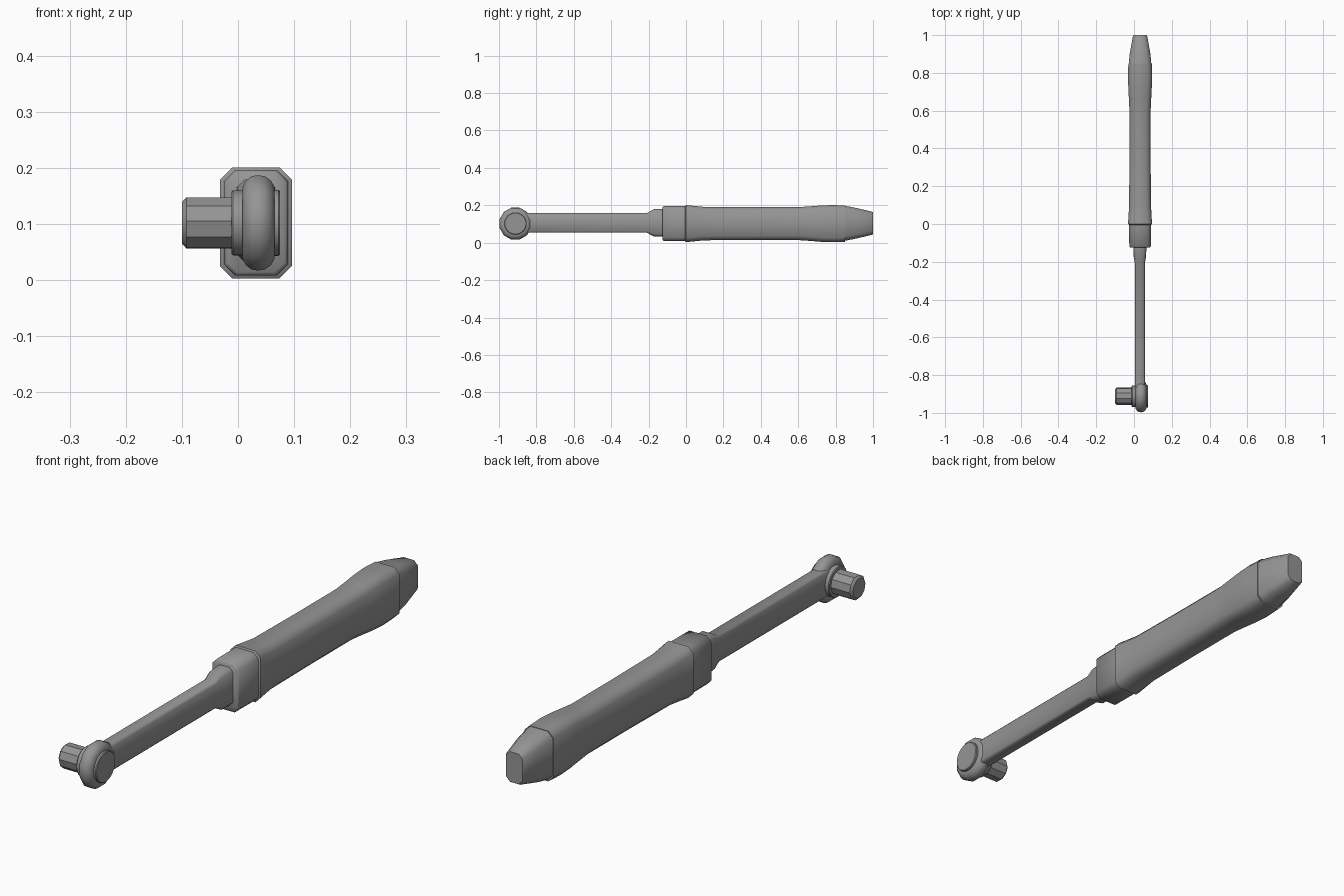
import bpy, bmesh, math

cube = bpy.data.objects.get("Cube")
if cube:
    bpy.data.objects.remove(cube)

steel = bpy.data.materials.new("grey_steel")
steel.use_nodes = True
GREY = (0.3, 0.3, 0.3, 1)
steel.diffuse_color = GREY
steel.node_tree.nodes["Principled BSDF"].inputs["Base Color"].default_value = GREY


def skin(name, rings, angle):
    """Join equal rings of points into a closed, shaded tube."""
    bm = bmesh.new()
    loops = [[bm.verts.new(p) for p in ring] for ring in rings]
    n = len(loops[0])
    for a, b in zip(loops, loops[1:]):
        for i in range(n):
            j = (i + 1) % n
            bm.faces.new((a[i], a[j], b[j], b[i]))
    bm.faces.new(loops[0])
    bm.faces.new(loops[-1])
    bmesh.ops.recalc_face_normals(bm, faces=bm.faces)
    mesh = bpy.data.meshes.new(name)
    bm.to_mesh(mesh)
    bm.free()
    mesh.materials.append(steel)
    obj = bpy.data.objects.new(name, mesh)
    bpy.context.collection.objects.link(obj)
    bpy.ops.object.select_all(action='DESELECT')
    obj.select_set(True)
    bpy.context.view_layer.objects.active = obj
    bpy.ops.object.shade_smooth_by_angle(angle=math.radians(angle))
    return obj


def loft(name, sections, cx, cz, angle=50):
    """Chamfered boxes along y, each (y, half width, half height, chamfer)."""
    rings = []
    for y, w, h, c in sections:
        outline = [(w, h - c), (w - c, h), (c - w, h), (-w, h - c),
                   (-w, c - h), (c - w, -h), (w - c, -h), (w, c - h)]
        rings.append([(cx + x, y, cz + z) for x, z in outline])
    return skin(name, rings, angle)


def lathe(name, profile, sides, cy, cz, turn=0, angle=40):
    """Turned part about the x axis, from (x, radius) points."""
    angles = [math.radians(turn) + math.tau * i / sides for i in range(sides)]
    rings = [[(x, cy + r * math.cos(a), cz + r * math.sin(a)) for a in angles]
             for x, r in profile]
    return skin(name, rings, angle)


# Handle: grip, front collar and tapered end cap
loft("grip", [(-0.005, 0.058, 0.094, 0.02), (0, 0.064, 0.099, 0.022),
              (0.04, 0.061, 0.095, 0.022), (0.1, 0.058, 0.089, 0.022),
              (0.35, 0.056, 0.088, 0.022), (0.6, 0.056, 0.088, 0.022),
              (0.66, 0.059, 0.092, 0.022), (0.72, 0.062, 0.097, 0.022),
              (0.78, 0.064, 0.099, 0.022), (0.85, 0.062, 0.097, 0.022)],
     0.032, 0.102)
loft("collar", [(-0.125, 0.051, 0.088, 0.018), (-0.119, 0.057, 0.094, 0.02),
                (0.01, 0.058, 0.094, 0.02)], 0.032, 0.102)
loft("end_cap", [(0.845, 0.06, 0.094, 0.022), (0.9, 0.055, 0.084, 0.022),
                 (0.994, 0.038, 0.062, 0.017), (1, 0.035, 0.058, 0.016)],
     0.032, 0.104)

# Shaft, with its flared root inside the collar
loft("shaft", [(-0.88, 0.026, 0.052, 0.007), (-0.21, 0.026, 0.052, 0.007),
               (-0.172, 0.033, 0.073, 0.014), (-0.11, 0.035, 0.073, 0.014)],
     0.031, 0.106)

# Ratchet head
HEAD = (-0.912, 0.102)
lathe("head_ring", [(0.008, 0.055), (0.008, 0.066), (0.014, 0.078),
                    (0.024, 0.086), (0.036, 0.088), (0.048, 0.086),
                    (0.059, 0.078), (0.065, 0.066), (0.065, 0.055)],
      12, *HEAD, turn=15, angle=50)
lathe("cover_plate", [(0.05, 0.059), (0.072, 0.059), (0.075, 0.056)], 32, *HEAD)
lathe("drive_flange", [(-0.012, 0.055), (-0.009, 0.058), (0.02, 0.058)], 32, *HEAD)
lathe("socket", [(-0.1, 0.038), (-0.092, 0.047), (0, 0.047)],
      10, *HEAD, turn=-4, angle=30)
